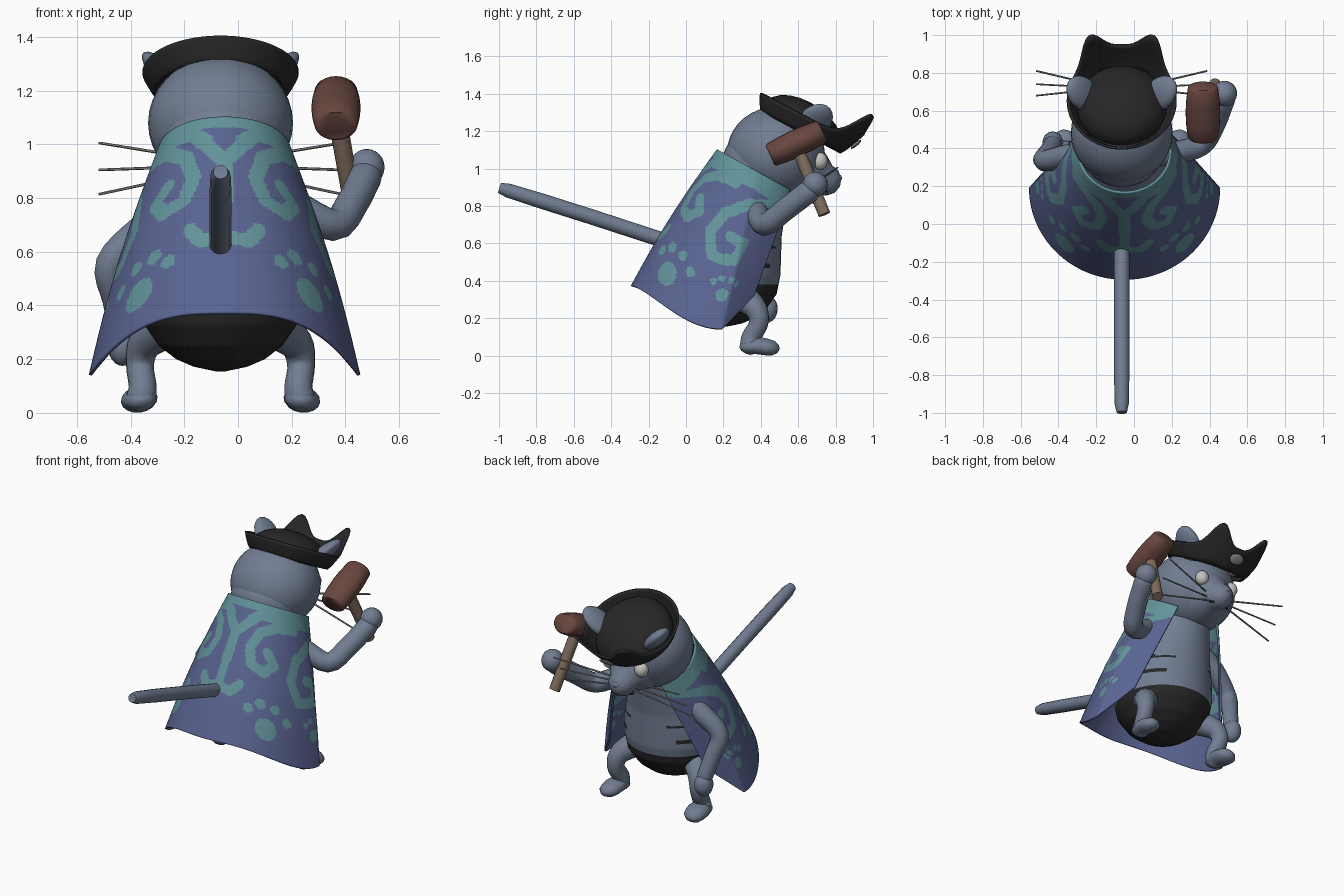
import bpy, bmesh, math
from mathutils import Vector, Matrix, Quaternion
from math import sin, cos, pi, radians

if "Cube" in bpy.data.objects:
    bpy.data.objects.remove(bpy.data.objects["Cube"])

CX = -0.065  # body centre line


def material(name, rgb):
    m = bpy.data.materials.new(name)
    m.diffuse_color = (*rgb, 1)
    m.use_nodes = True
    m.node_tree.nodes["Principled BSDF"].inputs["Base Color"].default_value = m.diffuse_color
    return m


FUR = material("grey_blue_fur", (.165, .205, .285))
BLACK = material("black_cloth", (.02, .02, .02))
BLUE = material("cape_blue", (.10, .125, .28))
TEAL = material("cape_teal", (.12, .29, .32))
BROWN = material("mallet_brown", (.14, .062, .05))
WOOD = material("handle_wood", (.22, .155, .11))
WHITE = material("eye_white", (.55, .55, .52))
GREY = material("whisker_grey", (.27, .27, .28))


def finish(name, bm, mats, angle=50):
    bmesh.ops.recalc_face_normals(bm, faces=bm.faces)
    me = bpy.data.meshes.new(name)
    bm.to_mesh(me)
    bm.free()
    ob = bpy.data.objects.new(name, me)
    bpy.context.collection.objects.link(ob)
    for m in mats:
        me.materials.append(m)
    bpy.context.view_layer.objects.active = ob
    ob.select_set(True)
    bpy.ops.object.shade_smooth_by_angle(angle=radians(angle))
    ob.select_set(False)
    return ob


def skin(bm, rings, closed=True, caps=True):
    """Join successive rows of points with quads."""
    rows = [[bm.verts.new(p) for p in r] for r in rings]
    n = len(rows[0])
    for a, b in zip(rows, rows[1:]):
        for i in range(n if closed else n - 1):
            j = (i + 1) % n
            bm.faces.new((a[i], a[j], b[j], b[i]))
    if caps:
        bm.faces.new(rows[0])
        bm.faces.new(rows[-1])


def loft(name, pts, mat, sides=16, flat=1, steps=4, rounded=True):
    """Tube through (x, y, z, radius) points with rounded ends."""
    P = [Vector(p) for p in pts]
    ext = [2 * P[0] - P[1]] + P + [2 * P[-1] - P[-2]]
    path = []
    for i in range(1, len(ext) - 2):
        a, b, c, d = ext[i - 1:i + 3]
        for s in range(steps):
            t = s / steps
            path.append(.5 * (2 * b + (c - a) * t + (2 * a - 5 * b + 4 * c - d) * t * t
                              + (3 * b - a - 3 * c + d) * t ** 3))
    path.append(P[-1])
    if rounded:
        def cap(end, nxt):
            d = (end.xyz - nxt.xyz).normalized() * end.w
            return [Vector((*(end.xyz + d * sin(radians(a))), end.w * cos(radians(a)))) for a in (30, 60, 85)]
        path = cap(path[0], path[1])[::-1] + path + cap(path[-1], path[-2])
    tan = [(path[min(i + 1, len(path) - 1)].xyz - path[max(i - 1, 0)].xyz).normalized()
           for i in range(len(path))]
    q = Vector((0, 0, 1)).rotation_difference(tan[0])
    rings = []
    for i, p in enumerate(path):
        if i:
            q = tan[i - 1].rotation_difference(tan[i]) @ q
        rings.append([p.xyz + q @ Vector((cos(2 * pi * k / sides) * p.w,
                                          sin(2 * pi * k / sides) * p.w * flat, 0)) for k in range(sides)])
    bm = bmesh.new()
    skin(bm, rings)
    return finish(name, bm, [mat])


def ball(name, loc, scale, mat, rot=Matrix(), seg=20):
    bm = bmesh.new()
    bmesh.ops.create_uvsphere(bm, u_segments=seg, v_segments=seg // 2 + 2, radius=1)
    bm.transform(Matrix.Translation(loc) @ rot @ Matrix.Diagonal((*scale, 1)))
    return finish(name, bm, [mat])


# Body: stacked rings, black shorts below, tapered side stripes
profile = [(.2, .155, .02), (.2, .172, .1), (.2, .2, .165), (.2, .25, .23), (.2, .33, .285), (.2, .43, .305),
           (.21, .53, .298), (.25, .64, .262), (.31, .76, .22), (.37, .87, .18), (.42, .98, .16)]
rings = []
for (y0, z0, r0), (y1, z1, r1) in zip(profile, profile[1:]):
    for s in range(8):
        t = s / 8
        y, z, r = y0 + (y1 - y0) * t, z0 + (z1 - z0) * t, r0 + (r1 - r0) * t
        rings.append([(CX + r * sin(2 * pi * k / 40), y + r * cos(2 * pi * k / 40), z) for k in range(40)])
bm = bmesh.new()
skin(bm, rings)
for f in bm.faces:
    c = f.calc_center_median()
    side = abs(c.x - CX)
    stripe = any(abs(c.z - z) < .09 * (side - .1) for z in (.48, .58))
    f.material_index = int(c.z < .385 or (stripe and c.y > .1))
finish("body", bm, [FUR, BLACK])

# Head with a full neck and tapering snout
ball("head", (CX, .48, 1.08), (.27, .262, .25), FUR, seg=32)
ball("neck", (CX, .40, 1.01), (.225, .213, .17), FUR, Matrix.Rotation(radians(-29), 4, 'X'), seg=32)
loft("snout", [(CX, .53, 1.03, .22), (CX, .66, .98, .15), (CX, .745, .94, .085)], FUR, 20)
ball("nose", (CX, .812, .95), (.03, .022, .02), FUR, seg=12)
loft("mouth", [(CX - .07, .735, .88, .006), (CX, .79, .875, .006), (CX + .07, .735, .88, .006)], BLACK, 6)

# Eyes, ears, whiskers, legs on both sides
for s, side in ((-1, "left"), (1, "right")):
    ball(side + "_eye", (CX + s * .115, .715, 1.04), (.042, .042, .047), WHITE)
    ball(side + "_ear", (CX + s * .205, .69, 1.255), (.042, .088, .125), FUR,
         Matrix.Rotation(s * radians(44), 4, 'Y') @ Matrix.Rotation(radians(-25), 4, 'X'))
    for y, z in ((.81, 1.005), (.74, .905), (.68, .815)):
        loft(side + "_whisker", [(CX + s * .07, .72, .92 + (z - .91) * .25, .006),
                                 (CX + s * .45, y, z, .005)], GREY, 6, steps=1)
    loft(side + "_leg", [(CX + s * .19, .27, .33, .085), (CX + s * .28, .365, .26, .064),
                         (CX + s * .30, .39, .18, .052), (CX + s * .29, .35, .10, .052),
                         (CX + s * .295, .345, .06, .056)], FUR)
    foot = [(.297, .345, .05, .06), (.302, .39, .052, .068), (.305, .435, .045, .066)]
    loft(side + "_foot", [(CX + s * x, y, z, r) for x, y, z, r in foot], FUR, flat=.68)

# Arms come out through the cape: one hanging, one raised with the mallet
loft("left_arm", [(-.2, .37, .79, .06), (-.35, .36, .68, .062), (-.475, .335, .555, .056),
                  (-.455, .38, .42, .05), (-.43, .42, .30, .048)], FUR)
ball("left_hand", (-.43, .43, .25), (.055, .06, .075), FUR)
loft("right_arm", [(.06, .36, .83, .06), (.2, .375, .775, .06), (.355, .42, .70, .06),
                   (.425, .53, .78, .06), (.475, .66, .88, .061)], FUR)
ball("right_hand", (.48, .69, .915), (.066, .068, .068), FUR)

# Tail
loft("tail", [(CX, .05, .56, .04), (CX, -.5, .74, .041), (CX, -.95, .882, .038), (CX, -.995, .896, .014)],
     FUR, 12, steps=2, rounded=False)

# Mallet: bulging oval head on a straight handle
loft("mallet_handle", [(.43, .74, .755, .033), (.37, .60, 1.10, .035)], WOOD, 14, steps=1, rounded=False)
bm = bmesh.new()
skin(bm, [[(r * cos(2 * pi * k / 24), .8 * r * sin(2 * pi * k / 24), z) for k in range(24)]
          for z, r in ((-.155, .07), (-.145, .08), (-.07, .089), (0, .092), (.07, .089), (.145, .08), (.155, .07))])
bm.transform(Matrix.Translation((.365, .59, 1.135)) @ Matrix.Rotation(radians(-65), 4, 'X'))
finish("mallet_head", bm, [BROWN])

# Hat: dome crown and turned-up brim with two front horns
HAT = Matrix.Translation((CX, .63, 1.227)) @ Matrix.Rotation(radians(-28), 4, 'X')


def brim_point(a, t):
    d = abs(math.degrees(a))  # 0 is the front
    h = .05 + .06 * max(0, 1 - d / 75) + .14 * math.exp(-((d - 30) / 14) ** 2)
    r = .235 + (.05 + .33 * max(0, h - .06)) * t ** .8
    return HAT @ Vector((r * sin(a), r * cos(a), -.035 + (h + .035) * t))


bm = bmesh.new()
angs = [2 * pi * k / 96 - pi for k in range(96)]
skin(bm, [[brim_point(a, t / 6) for a in angs] for t in range(7)], caps=False)
brim = finish("hat_brim", bm, [BLACK])
mod = brim.modifiers.new("thickness", 'SOLIDIFY')
mod.thickness = .014
mod.offset = 0
bm = bmesh.new()
skin(bm, [[HAT @ Vector((.238 * cos(e) * sin(a), .238 * cos(e) * cos(a) - .03 * sin(e), .14 * sin(e) - .012))
           for a in angs[::3]] for e in [radians(d) for d in (0, 15, 30, 45, 60, 75, 88)]])
finish("hat_crown", bm, [BLACK])
ball("hat_badge", HAT @ Vector((0, .292, .045)), (.05, .01, .036), GREY,
     Matrix.Rotation(radians(-50), 4, 'X'), seg=16)

# Cape: wraps the back from a tilted collar; a = angle from the back, v = 0 at collar
CAPE_X = -.05


def cape_point(a, v):
    top = Vector((.24 * sin(a), .385 - .215 * cos(a), .98 + .12 * cos(a)))
    s = 1 if a > 0 else -1
    e = max(0, abs(a) - pi / 2) / radians(30)  # past the side tips the hem folds in and up
    low = Vector((.5 * sin(a), .19 - .48 * cos(a), .37 - .23 * abs(sin(a)) ** 3))
    if e:
        low = Vector((s * (.5 - .17 * e), .19 + .19 * e, .14 + .2 * e))
    bulge = Vector((sin(a), -cos(a), 0)) * .02 * sin(pi * v) / (1 + 2 * e)
    return top.lerp(low, v) + bulge + Vector((CAPE_X, 0, 0))


# Painted pattern on the cape in (degrees, v): strokes and paw prints, mirrored
STROKES = [[(68, .12), (46, .13), (28, .19), (20, .3), (24, .41), (36, .45), (45, .38), (38, .31)],
           [(125, .18), (88, .21), (69, .31), (62, .45), (70, .58), (87, .57), (93, .46), (80, .43)],
           [(28, .05), (12, .15), (0, .23), (0, .6)], [(0, .61), (12, .63), (18, .57)]]
DOTS = [(43, .82, .062), (28, .71, .028), (37, .66, .03), (49, .67, .028), (59, .73, .026),
        (85, .79, .035), (77, .72, .018), (82, .69, .018), (89, .69, .018), (94, .73, .018)]


def is_teal(a, v):
    d = abs(math.degrees(a))
    w = .24 + .26 * v
    if v < .11 + .08 * max(0, d - 90) / 40:
        return not (v > .055 and d < 20 - 250 * (v - .055))
    p = Vector((radians(d) * w, v * .84))
    for path in STROKES:
        q = [Vector((radians(x) * w, y * .84)) for x, y in path]
        for m, n in zip(q, q[1:]):
            t = max(0, min(1, (p - m).dot(n - m) / max((n - m).length_squared, 1e-9)))
            if (p - m.lerp(n, t)).length < .028:
                return True
    return any((p - Vector((radians(x) * w, y * .84))).length < r for x, y, r in DOTS)


NU, NV = 200, 110


def cape_uv(i, j):
    v = j / NV
    return (2 * i / NU - 1) * radians(140 - 23 * v), v


bm = bmesh.new()
grid = [[bm.verts.new(cape_point(*cape_uv(i, j))) for i in range(NU + 1)] for j in range(NV + 1)]
for j in range(NV):
    for i in range(NU):
        f = bm.faces.new((grid[j][i], grid[j + 1][i], grid[j + 1][i + 1], grid[j][i + 1]))
        f.material_index = int(is_teal(*cape_uv(i + .5, j + .5)))
cape = finish("cape", bm, [BLUE, TEAL])
mod = cape.modifiers.new("thickness", 'SOLIDIFY')
mod.thickness = .012
mod.offset = 0
